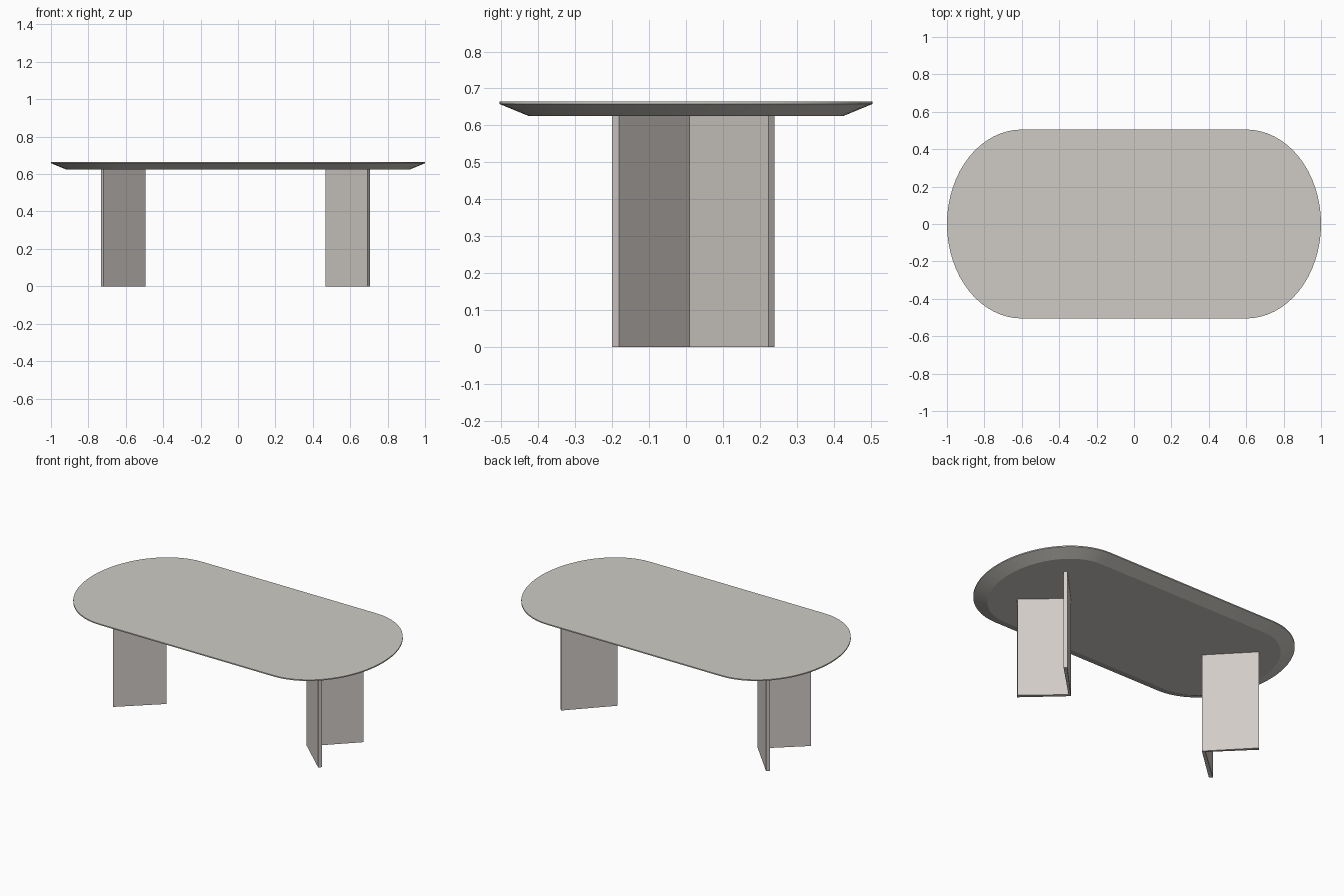
import bpy, bmesh, math

if "Cube" in bpy.data.objects:
    bpy.data.objects.remove(bpy.data.objects["Cube"])


def material(name, rgb):
    m = bpy.data.materials.new(name)
    m.diffuse_color = (*rgb, 1)
    m.use_nodes = True
    m.node_tree.nodes["Principled BSDF"].inputs["Base Color"].default_value = m.diffuse_color
    return m


top_mat = material("warm grey top", (0.62, 0.60, 0.56))
leg_mat = material("pale stone legs", (0.64, 0.60, 0.57))


def loft(name, rings, mat):
    """Solid skinned through matching rings of points, bottom to top."""
    bm = bmesh.new()
    loops = [[bm.verts.new(p) for p in ring] for ring in rings]
    n = len(loops[0])
    for lo, hi in zip(loops, loops[1:]):
        for i in range(n):
            j = (i + 1) % n
            bm.faces.new((lo[i], lo[j], hi[j], hi[i]))
    bm.faces.new(loops[0][::-1])
    bm.faces.new(loops[-1])
    bmesh.ops.recalc_face_normals(bm, faces=bm.faces)
    me = bpy.data.meshes.new(name)
    bm.to_mesh(me)
    bm.free()
    me.materials.append(mat)
    ob = bpy.data.objects.new(name, me)
    bpy.context.collection.objects.link(ob)
    return ob


def outline(inset, z, steps=32):
    """Straight sides with half-ellipse ends."""
    pts = []
    for side in (1, -1):
        for i in range(steps + 1):
            a = -math.pi / 2 + math.pi * i / steps
            pts.append((side * (0.60 + (0.40 - inset) * math.cos(a)),
                        side * (0.505 - inset) * math.sin(a), z))
    return pts


# Table top: bevelled underside and thin upright rim
top = loft("table_top", [outline(0.08, 0.625), outline(0.0, 0.658), outline(0.0, 0.665)], top_mat)
bpy.context.view_layer.objects.active = top
top.select_set(True)
bpy.ops.object.shade_smooth_by_angle(angle=math.radians(20))

# V-shaped legs, opening outward, mirrored about a slightly shifted centre
v_shape = [(0.692, -0.20), (0.468, 0.005), (0.692, 0.24),
           (0.706, 0.224), (0.49, 0.01), (0.706, -0.181)]
for name, side, shift in (("right_leg", 1, 0), ("left_leg", -1, -0.027)):
    loft(name, [[(side * x + shift, y, z) for x, y in v_shape] for z in (0, 0.626)], leg_mat)
